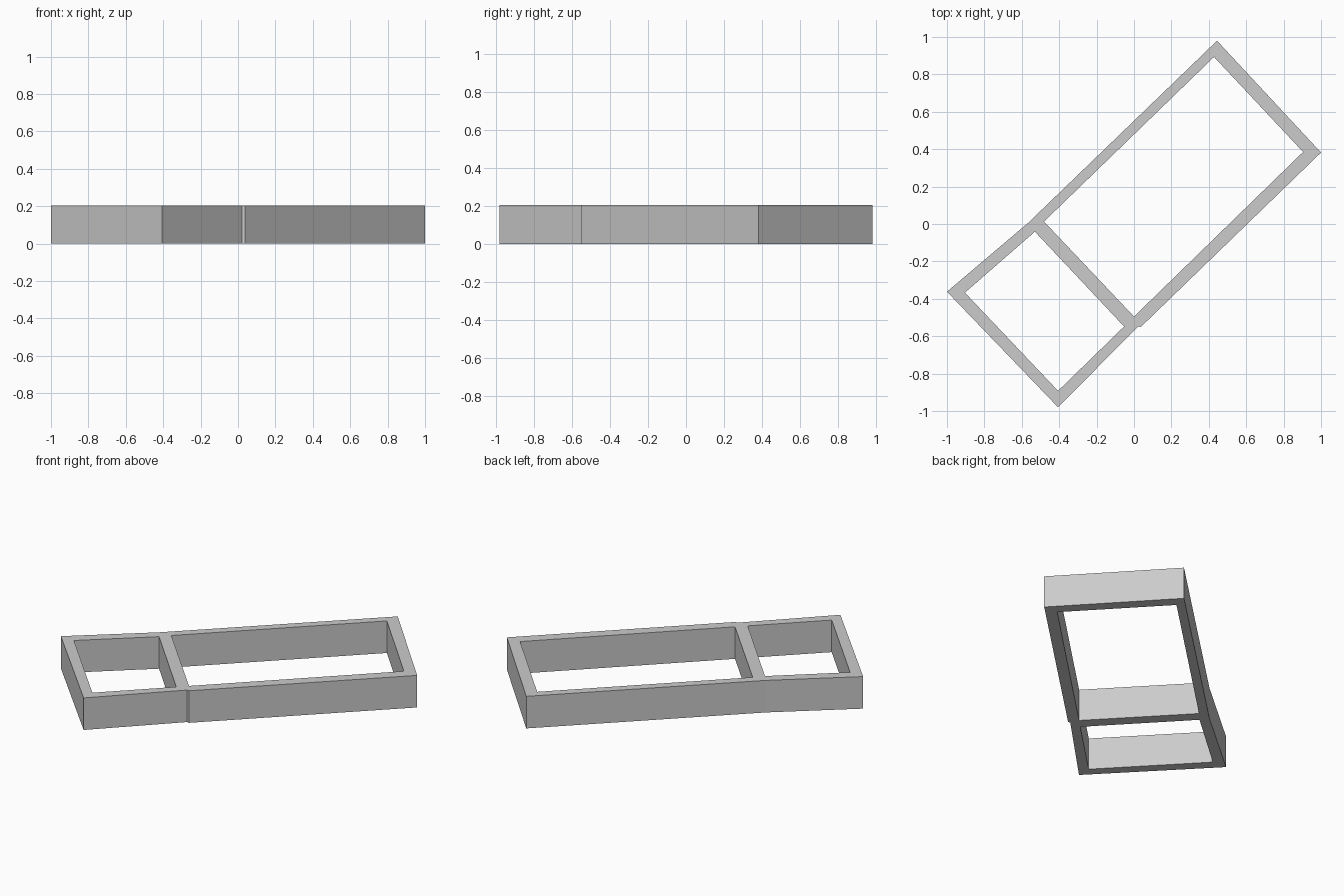
import bpy
import bmesh

if "Cube" in bpy.data.objects:
    bpy.data.objects.remove(bpy.data.objects["Cube"])

HEIGHT = 0.205

# Outer footprint, with the small step and bend where the divider meets the sides
outer = [(0.444, 0.98), (-0.565, 0.007), (-1.0, -0.362), (-0.406, -0.98),
         (0.022, -0.548), (0.037, -0.55), (1.0, 0.382)]
# The two openings either side of the divider
large_opening = [(0.428, 0.893), (0.904, 0.385), (0.0, -0.495), (-0.481, 0.013)]
small_opening = [(-0.53, -0.041), (-0.053, -0.548), (-0.406, -0.892), (-0.904, -0.367)]

# Closed curve profile, filled and extruded into the wall frame
curve = bpy.data.curves.new("wall_profile", 'CURVE')
curve.dimensions = '2D'
curve.fill_mode = 'BOTH'
curve.extrude = HEIGHT / 2
for loop in (outer, large_opening, small_opening):
    spline = curve.splines.new('POLY')
    spline.points.add(len(loop) - 1)
    for point, (x, y) in zip(spline.points, loop):
        point.co = (x, y, 0, 1)
    spline.use_cyclic_u = True

profile = bpy.data.objects.new("wall_profile", curve)
bpy.context.collection.objects.link(profile)
bpy.context.view_layer.update()
mesh = bpy.data.meshes.new_from_object(
    profile.evaluated_get(bpy.context.evaluated_depsgraph_get()))
bpy.data.objects.remove(profile)

# Weld the caps to the sides and keep flat faces
bm = bmesh.new()
bm.from_mesh(mesh)
bmesh.ops.remove_doubles(bm, verts=bm.verts, dist=0.0005)
bmesh.ops.recalc_face_normals(bm, faces=bm.faces)
for face in bm.faces:
    face.smooth = False
bm.to_mesh(mesh)
bm.free()

frame = bpy.data.objects.new("wall_frame", mesh)
frame.location.z = HEIGHT / 2
bpy.context.collection.objects.link(frame)
